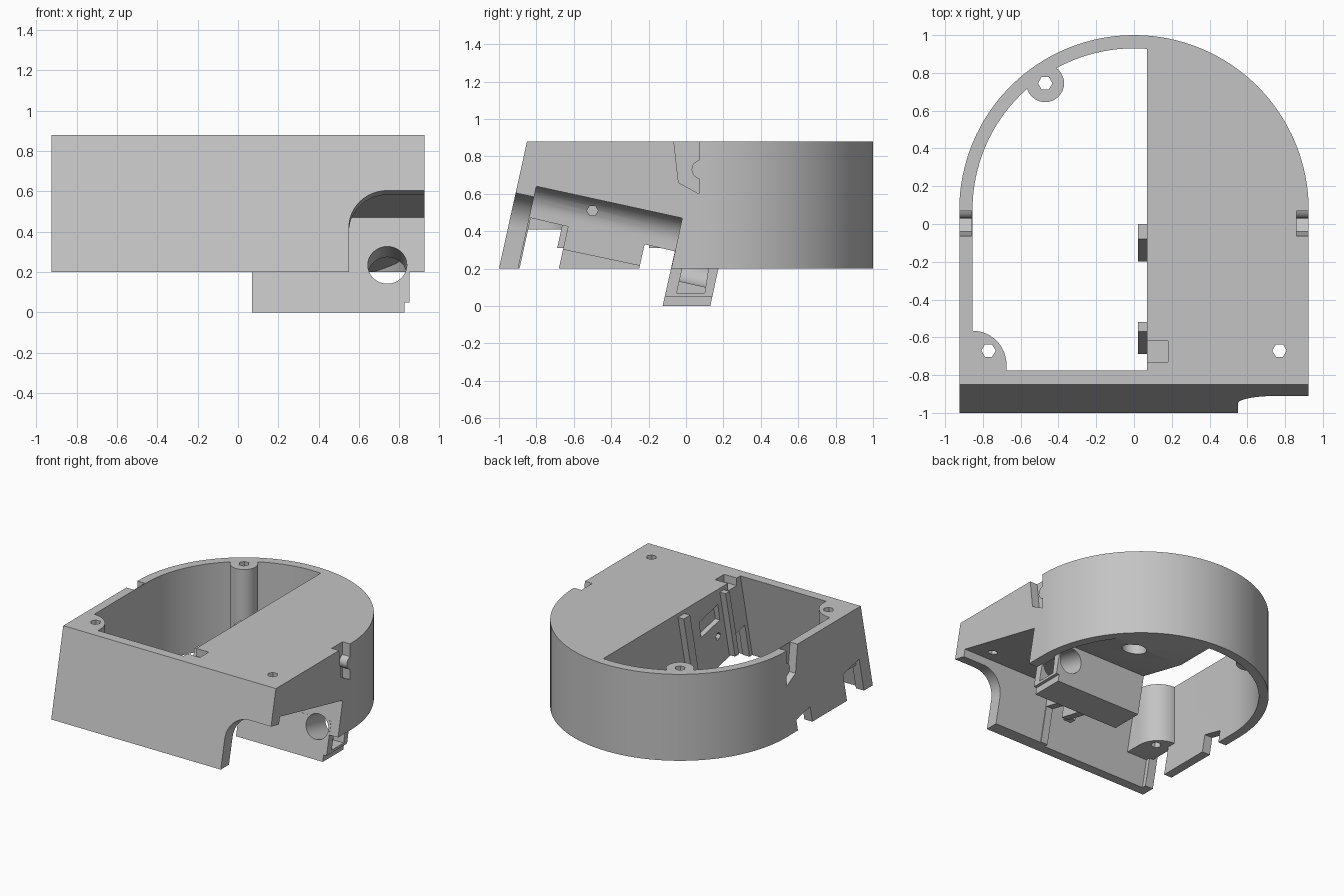
import bpy, bmesh, math

cube = bpy.data.objects.get("Cube")
if cube:
    bpy.data.objects.remove(cube, do_unlink=True)

grey = bpy.data.materials.new("light grey plastic")
grey.use_nodes = True
colour = (0.55, 0.55, 0.55, 1)
grey.diffuse_color = colour
grey.node_tree.nodes["Principled BSDF"].inputs["Base Color"].default_value = colour

TILT = 0.22                 # slope shared by the front, slots and sled bay
OUT, INN, CY = 0.925, 0.855, 0.075


def loft(name, a, b):
    """Closed solid between two matching loops of 3D points."""
    bm = bmesh.new()
    va, vb = [bm.verts.new(p) for p in a], [bm.verts.new(p) for p in b]
    bm.faces.new(va)
    bm.faces.new(vb)
    n = len(va)
    for i in range(n):
        j = (i + 1) % n
        bm.faces.new((va[i], va[j], vb[j], vb[i]))
    bmesh.ops.recalc_face_normals(bm, faces=bm.faces)
    me = bpy.data.meshes.new(name)
    bm.to_mesh(me)
    bm.free()
    me.materials.append(grey)
    ob = bpy.data.objects.new(name, me)
    bpy.context.collection.objects.link(ob)
    return ob


def slab(name, yz, x0, x1):
    """Side profile extruded across the width."""
    return loft(name, [(x0, y, z) for y, z in yz], [(x1, y, z) for y, z in yz])


def column(name, xy, z0, z1):
    """Plan shape extruded upward."""
    return loft(name, [(x, y, z0) for x, y in xy], [(x, y, z1) for x, y in xy])


def arc(cx, cy, r, a0, a1, n):
    steps = [math.radians(a0 + (a1 - a0) * i / n) for i in range(n + 1)]
    return [(cx + r * math.cos(t), cy + r * math.sin(t)) for t in steps]


def ring(cx, cy, r, n):
    return arc(cx, cy, r, 0, 360, n)[:-1]


def front(y_top, z):
    return y_top - TILT * (0.88 - z)


def combine(target, tool, op="DIFFERENCE"):
    mod = target.modifiers.new("combine", "BOOLEAN")
    mod.operation, mod.object, mod.solver = op, tool, "EXACT"
    bpy.context.view_layer.objects.active = target
    bpy.ops.object.modifier_apply(modifier=mod.name)
    bpy.data.objects.remove(tool, do_unlink=True)


def d_loop(z, y_front):
    pts = arc(0, CY, OUT, 0, 180, 64) + [(-OUT, y_front), (OUT, y_front)]
    return [(x, y, z) for x, y in pts]


# Outer housing: rounded back, sloping front
housing = loft("housing", d_loop(0.2, -1.0), d_loop(0.88, -0.85))


# Open well on one half
def well_loop(z):
    start = math.degrees(math.acos(0.07 / INN))
    pts = arc(0, CY, INN, start, 180, 40)
    pts += [(-INN, front(-0.775, z)), (0.07, front(-0.775, z))]
    return [(x, y, z) for x, y in pts]


combine(housing, loft("well", well_loop(0.1), well_loop(1.0)))

# Sled bay under the roof, open to the side, with a rounded inner top edge
bay = [(-0.8, 0.64), (-0.92, 0.1), (-0.1, 0.1), (-0.02, 0.47)]
r = 0.13


def bay_loop(top_y, top_z, low_y):
    pts = [(1.2, 0.1), (1.2, top_z)]
    pts += arc(0.13 + r, top_z - r, r, 90, 180, 10) + [(0.13, 0.1)]
    k = (low_y - top_y) / (top_z - 0.1)
    return [(x, top_y + k * (top_z - z), z) for x, z in pts]


combine(housing, loft("bay", bay_loop(*bay[0], bay[1][0]), bay_loop(*bay[3], bay[2][0])))

# Rounded opening in the front corner
corner = [(0.55, 0.0)] + arc(0.74, 0.415, 0.19, 180, 90, 12) + [(1.2, 0.605), (1.2, 0.0)]
combine(housing, loft("corner_opening",
                      [(x, -1.1, z + 0.04) for x, z in corner],
                      [(x, -0.7, z - 0.046) for x, z in corner]))

# Sloping underside of the rear block
under = [(0.02, 0.1)] + arc(0, CY, INN, 2, 88, 32)
combine(housing, loft("underside", [(x, y, -0.3) for x, y in under],
                      [(x, y, 0.335 - TILT * y) for x, y in under]))
combine(housing, column("blind_socket", ring(0.46, 0.55, 0.09, 32), 0, 0.6))

# Clear space below the partition, then slots through the partition and side wall
combine(housing, slab("partition_relief",
                      [(-0.79, 0.33), (-0.9, 0.1), (-0.12, 0.1), (-0.08, 0.18)], 0.02, 0.3))
for ya, yb in ((-0.89, -0.68), (-0.25, -0.07)):
    base = [(ya - 0.022, 0.1), (yb - 0.022, 0.1)]
    ends = []
    for y in (yb, ya):
        z = 0.275 - TILT * y
        ends.append((y + TILT * (z - 0.2), z))
    combine(housing, slab("slot", base + ends, -1.1, 0.3))

# Latch notches on both sides
notch = [(-0.067, 0.9), (-0.04, 0.66), (0.07, 0.6), (0.07, 0.68)]
notch += arc(0.08, 0.73, 0.05, 250, 110, 8) + [(0.07, 0.78), (0.07, 0.9)]
for x0, x1 in ((-1, -0.86), (0.86, 1)):
    combine(housing, slab("latch_notch", notch, x0, x1))

# Screw posts
combine(housing, column("rear_post", ring(-0.47, 0.745, 0.1, 32), 0.35, 0.88), "UNION")
quarter = arc(-INN, -0.745, 0.18, 0, 90, 14)


def post_loop(z, y_front):
    pts = quarter + [(-0.89, -0.565), (-0.89, y_front), (-0.675, y_front)]
    return [(x, y, z) for x, y in pts]


combine(housing, loft("corner_post", post_loop(0.41, -0.93), post_loop(0.88, -0.83)), "UNION")
for x, y in ((-0.47, 0.745), (-0.77, -0.67), (0.77, -0.67)):
    combine(housing, column("screw_hole", ring(x, y, 0.038, 6), 0.1, 1))

# Shallow roof pocket and the recess and hole in the partition
combine(housing, column("roof_pocket",
                        [(0.0, -0.73), (0.18, -0.73), (0.18, -0.62), (0.0, -0.62)], 0.82, 1))
combine(housing, slab("recess", [(-0.52, 0.63), (-0.29, 0.58), (-0.265, 0.71), (-0.495, 0.76)],
                      0.0, 0.11))
combine(housing, slab("partition_hole", ring(-0.5, 0.51, 0.03, 6), 0.0, 0.3))

# Lower box with a tilted through bore and an end pocket
box = slab("lower_box", [(-0.125, 0), (0.13, 0), (0.195, 0.3), (-0.058, 0.3)], 0.07, 0.85)
combine(box, slab("end_step", [(-0.3, -0.1), (0.3, -0.1), (0.3, 0.05), (-0.3, 0.05)], 0.825, 1))
combine(box, slab("end_pocket", [(-0.05, 0.07), (0.1, 0.07), (0.12, 0.2), (-0.02, 0.2)], 0.76, 1))
combine(housing, box, "UNION")
bore = ring(0.74, 0.235, 0.097, 32)
combine(housing, loft("bore", [(x, -0.3, z + 0.05) for x, z in bore],
                      [(x, 0.3, z - 0.082) for x, z in bore]))

# Guide rails on the partition
for y, w in ((-0.08, 0.08), (-0.57, 0.05)):
    drop = TILT * 0.54
    combine(housing, slab("guide_rail", [(y, 0.85), (y + w, 0.85),
                                         (y + w - drop, 0.31), (y - drop, 0.31)],
                          0.02, 0.09), "UNION")

bpy.ops.object.select_all(action="DESELECT")
housing.select_set(True)
bpy.context.view_layer.objects.active = housing
bpy.ops.object.shade_smooth_by_angle(angle=math.radians(25))
